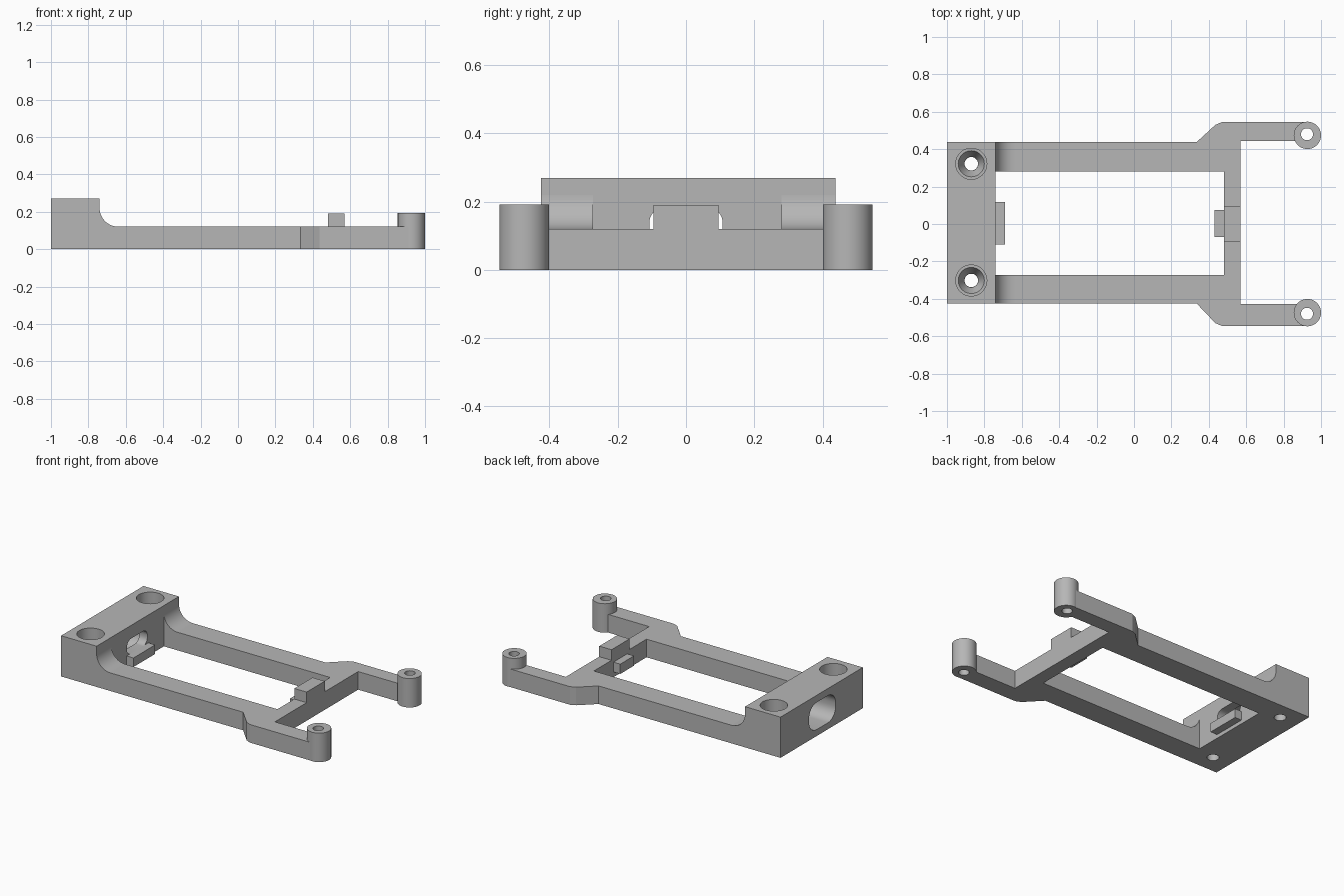
import bpy, bmesh
from math import pi, sin, cos, radians
from mathutils import Matrix, Vector

cube = bpy.data.objects.get("Cube")
if cube:
    bpy.data.objects.remove(cube)

grey = bpy.data.materials.new("plain grey")
grey.use_nodes = True
grey.diffuse_color = (0.47, 0.47, 0.47, 1)
grey.node_tree.nodes["Principled BSDF"].inputs["Base Color"].default_value = grey.diffuse_color


def finish(name, bm):
    bmesh.ops.recalc_face_normals(bm, faces=bm.faces)
    mesh = bpy.data.meshes.new(name)
    bm.to_mesh(mesh)
    bm.free()
    mesh.materials.append(grey)
    ob = bpy.data.objects.new(name, mesh)
    bpy.context.collection.objects.link(ob)
    return ob


def prism(name, outline, axis, lo, hi):
    """Extrude a 2D outline along x, y or z from lo to hi."""
    place = {"x": lambda a, b: (lo, a, b),
             "y": lambda a, b: (a, lo, b),
             "z": lambda a, b: (a, b, lo)}[axis]
    bm = bmesh.new()
    face = bm.faces.new([bm.verts.new(place(a, b)) for a, b in outline])
    ext = bmesh.ops.extrude_face_region(bm, geom=[face])
    step = Vector([(hi - lo) * (axis == k) for k in "xyz"])
    bmesh.ops.translate(bm, vec=step,
                        verts=[v for v in ext["geom"] if isinstance(v, bmesh.types.BMVert)])
    return finish(name, bm)


def box(name, x0, x1, y0, y1, z0, z1):
    return prism(name, [(x0, y0), (x1, y0), (x1, y1), (x0, y1)], "z", z0, z1)


def cone(name, x, y, z0, z1, r0, r1, sides=48):
    bm = bmesh.new()
    bmesh.ops.create_cone(bm, cap_ends=True, segments=sides, radius1=r0, radius2=r1, depth=z1 - z0,
                          matrix=Matrix.Translation((x, y, (z0 + z1) / 2)))
    return finish(name, bm)


def rounded(cx, cy, w, h, r, n=8):
    pts = []
    for q, (sx, sy) in enumerate([(1, 1), (-1, 1), (-1, -1), (1, -1)]):
        for i in range(n + 1):
            a = (q + i / n) * pi / 2
            pts.append((cx + sx * (w / 2 - r) + r * cos(a), cy + sy * (h / 2 - r) + r * sin(a)))
    return pts


def cut(ob, cutters):
    for c in cutters:
        mod = ob.modifiers.new("cut", "BOOLEAN")
        mod.operation = "DIFFERENCE"
        mod.solver = "EXACT"
        mod.object = c
        bpy.context.view_layer.objects.active = ob
        bpy.ops.object.modifier_apply(modifier=mod.name)
        bpy.data.objects.remove(c)


def smooth(ob):
    bpy.ops.object.select_all(action="DESELECT")
    ob.select_set(True)
    bpy.context.view_layer.objects.active = ob
    bpy.ops.object.shade_smooth_by_angle(angle=radians(30))


# End block with two countersunk screw holes and a stepped connector slot
block = box("end_block", -1, -0.74, -0.425, 0.438, 0, 0.27)
cutters = []
for y in (0.322, -0.302):
    cutters += [cone("bore", -0.87, y, 0.17, 0.3, 0.083, 0.083),
                cone("sink", -0.87, y, 0.1, 0.175, 0.037, 0.072),
                cone("screw_hole", -0.87, y, -0.1, 0.15, 0.036, 0.036)]
cutters.append(prism("slot", rounded(0, 0.133, 0.215, 0.1, 0.045), "x", -1.1, -0.6))
cutters.append(prism("pocket", rounded(0, 0.133, 0.28, 0.18, 0.08), "x", -1.1, -0.8))
cut(block, cutters)
smooth(block)

# Block tab and crossbar tab
box("block_tab", -0.74, -0.69, -0.11, 0.118, 0.025, 0.085)
box("crossbar_tab", 0.43, 0.48, -0.07, 0.075, 0.035, 0.1)

# Crossbar with a raised middle, as one stepped profile
prism("crossbar", [(-0.272, 0), (0.28, 0), (0.28, 0.12), (0.095, 0.12), (0.095, 0.19),
                   (-0.095, 0.19), (-0.095, 0.12), (-0.272, 0.12)], "x", 0.48, 0.57)

# Side rails, cranked arms, fillets and screw posts
for name, s, inner, outer, arm_in in (("back", 1, 0.28, 0.438, 0.445),
                                      ("front", -1, 0.272, 0.425, 0.428)):
    post_y = s * 0.474
    hole_y = s * 0.48
    rail = prism(name + "_rail",
                 [(x, s * y) for x, y in ((-0.74, inner), (0.57, inner), (0.57, arm_in), (0.925, arm_in),
                                          (0.925, 0.545), (0.47, 0.545), (0.435, 0.53), (0.335, outer),
                                          (-0.74, outer))], "z", 0, 0.12)
    cut(rail, [cone("clear", 0.925, hole_y, -0.1, 0.3, 0.033, 0.033, 32)])

    arc = [(-0.64 - 0.1 * sin(a), 0.22 - 0.1 * cos(a))
           for a in (i * pi / 24 for i in range(13))]
    fillet = prism(name + "_fillet", [(-0.74, 0.12)] + arc, "y", s * inner, s * outer)
    smooth(fillet)

    post = cone(name + "_post", 0.927, post_y, 0, 0.192, 0.073, 0.073)
    cut(post, [cone("post_hole", 0.925, hole_y, -0.1, 0.3, 0.032, 0.032, 32)])
    smooth(post)
